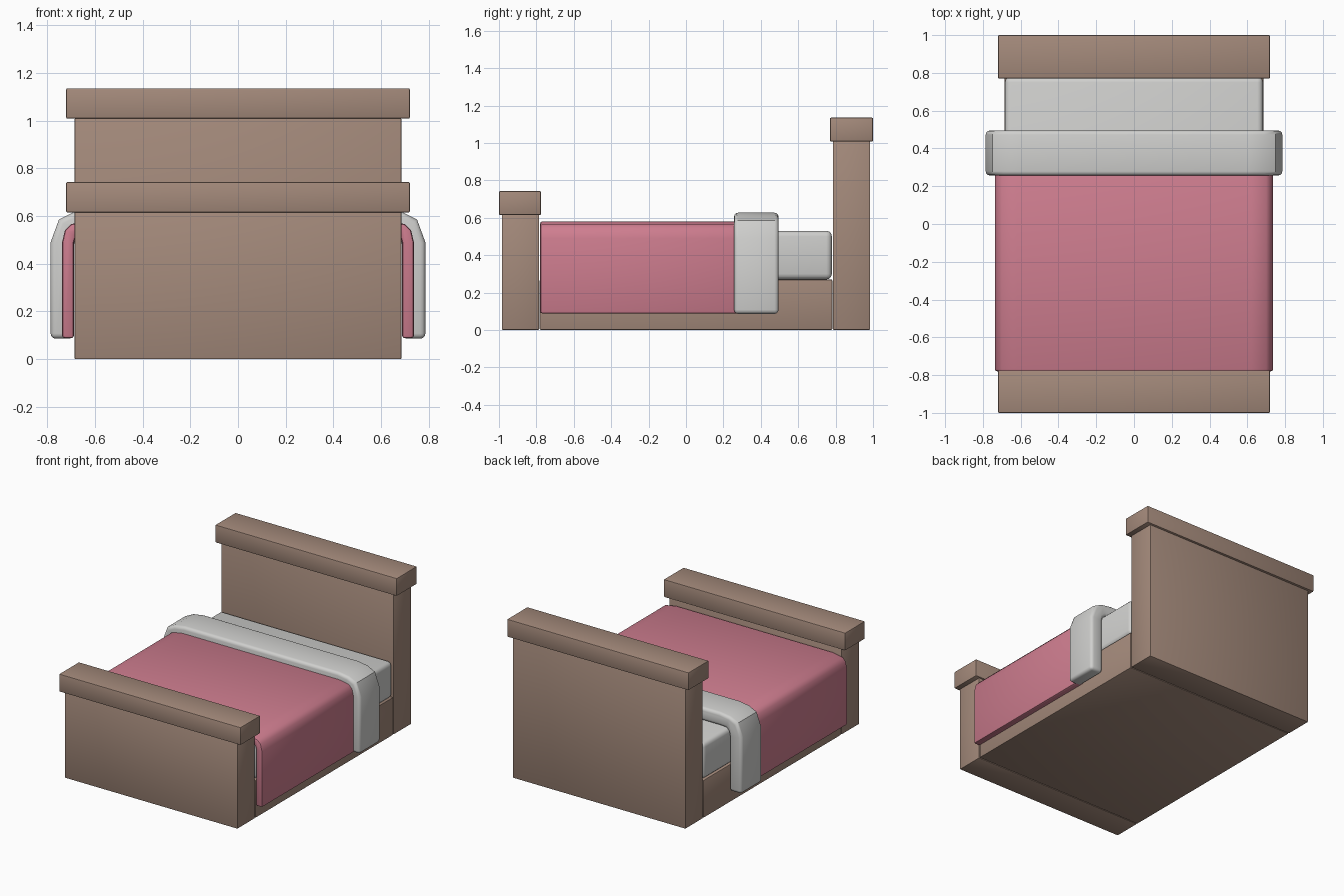
import bpy, bmesh, math

if "Cube" in bpy.data.objects:
    bpy.data.objects.remove(bpy.data.objects["Cube"])


def material(name, srgb):
    m = bpy.data.materials.new(name)
    lin = [((c / 255 + 0.055) / 1.055) ** 2.4 for c in srgb]
    m.diffuse_color = (*lin, 1)
    m.use_nodes = True
    m.node_tree.nodes["Principled BSDF"].inputs["Base Color"].default_value = m.diffuse_color
    return m


wood = material("brown wood", (164, 138, 123))
pink = material("pink blanket", (206, 125, 143))
linen = material("pale grey linen", (208, 208, 206))


def finish(name, bm, mat, bevel, segments, limit=50):
    bmesh.ops.recalc_face_normals(bm, faces=bm.faces[:])
    me = bpy.data.meshes.new(name)
    bm.to_mesh(me)
    bm.free()
    me.materials.append(mat)
    ob = bpy.data.objects.new(name, me)
    bpy.context.collection.objects.link(ob)
    mod = ob.modifiers.new("soft edges", 'BEVEL')
    mod.width = bevel
    mod.segments = segments
    mod.limit_method = 'ANGLE'
    mod.angle_limit = math.radians(limit)
    bpy.ops.object.select_all(action='DESELECT')
    ob.select_set(True)
    bpy.context.view_layer.objects.active = ob
    bpy.ops.object.modifier_apply(modifier=mod.name)
    bpy.ops.object.shade_smooth_by_angle(angle=math.radians(40))
    return ob


def box(name, hx, y0, y1, z0, z1, mat, bevel=0.006, segments=2):
    bm = bmesh.new()
    bmesh.ops.create_cube(bm, size=1)
    for v in bm.verts:
        v.co = (v.co.x * 2 * hx,
                (y0 + y1) / 2 + v.co.y * (y1 - y0),
                (z0 + z1) / 2 + v.co.z * (z1 - z0))
    return finish(name, bm, mat, bevel, segments)


def drape(name, right_half, y0, y1, mat, bevel, segments):
    """Upside-down U profile: right half (outer top -> hem -> inner top), mirrored."""
    n = len(right_half) // 2
    outer, inner = right_half[:n], right_half[n:]
    loop = outer + inner
    loop += [(-x, z) for x, z in reversed(loop)]
    bm = bmesh.new()
    face = bm.faces.new([bm.verts.new((x, y0, z)) for x, z in loop])
    ext = bmesh.ops.extrude_face_region(bm, geom=[face], use_keep_orig=True)
    for g in ext["geom"]:
        if isinstance(g, bmesh.types.BMVert):
            g.co.y = y1
    return finish(name, bm, mat, bevel, segments)


# Wooden frame
box("bed_base", 0.685, -0.782, 0.782, 0, 0.27, wood)
box("footboard", 0.685, -0.985, -0.785, 0, 0.617, wood)
box("footboard_cap", 0.72, -1.0, -0.775, 0.615, 0.742, wood)
box("headboard", 0.685, 0.785, 0.985, 0, 1.01, wood)
box("headboard_cap", 0.72, 0.77, 1.0, 1.008, 1.135, wood)

# Mattress
box("mattress", 0.683, -0.78, 0.78, 0.27, 0.53, linen, 0.03, 3)

# Blanket hanging over both sides
drape("blanket",
      [(0.62, 0.58), (0.70, 0.566), (0.725, 0.54), (0.737, 0.49), (0.737, 0.088),
       (0.687, 0.088), (0.687, 0.49), (0.68, 0.515), (0.66, 0.53), (0.62, 0.535)],
      -0.78, 0.30, pink, 0.012, 2)

# Folded-back sheet band
drape("sheet_fold",
      [(0.61, 0.627), (0.69, 0.615), (0.75, 0.585), (0.785, 0.49), (0.785, 0.086),
       (0.687, 0.086), (0.687, 0.48), (0.68, 0.51), (0.66, 0.53), (0.61, 0.533)],
      0.257, 0.495, linen, 0.022, 3)
